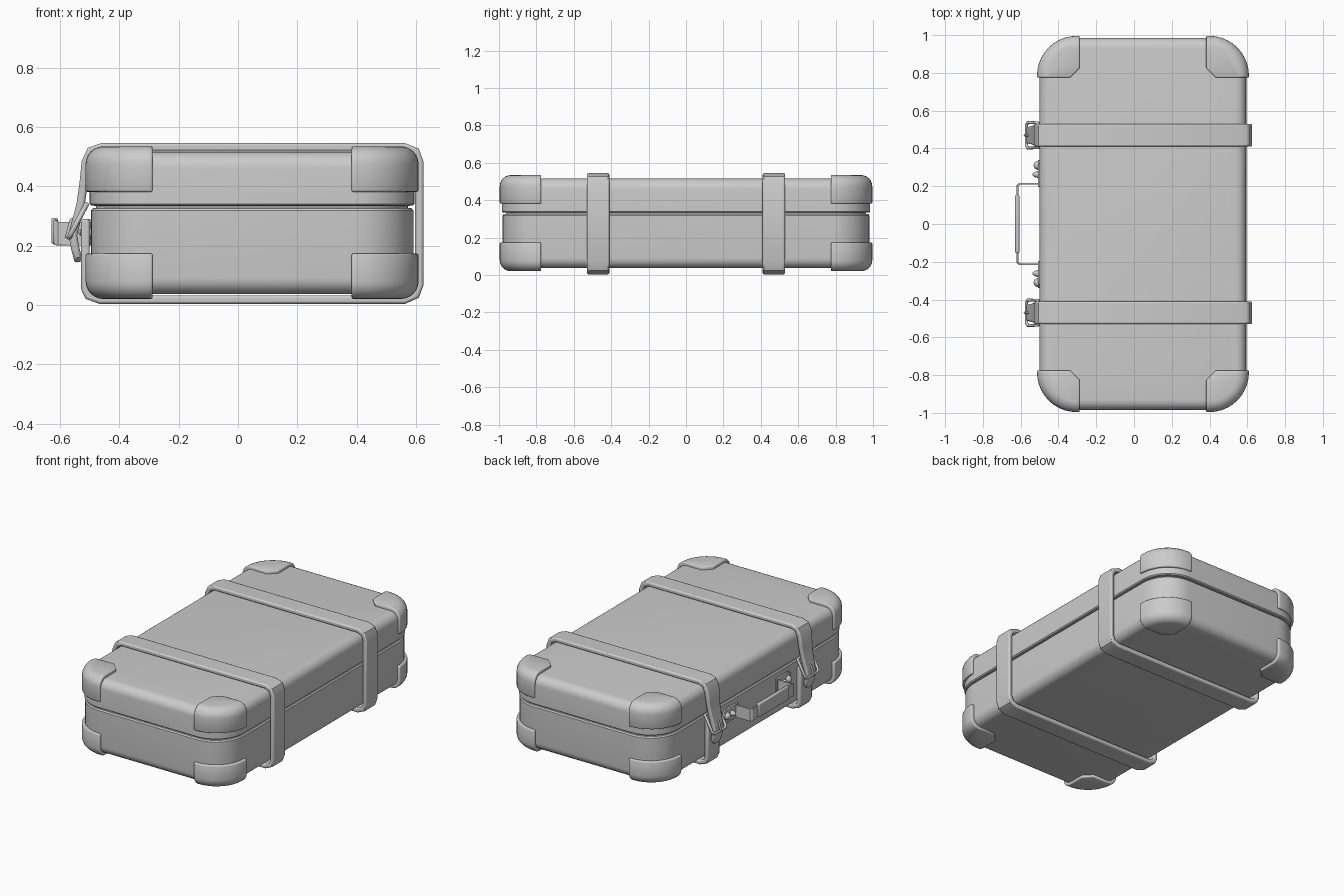
import bpy, bmesh, math
from mathutils import Vector

if "Cube" in bpy.data.objects:
    bpy.data.objects.remove(bpy.data.objects["Cube"])

CX, CZ = 0.0475, 0.2775      # case centre


def finish(name, bm, loc=(0, 0, 0), mirror=(), bevel=0.0, solid=0.0):
    bmesh.ops.recalc_face_normals(bm, faces=bm.faces)
    me = bpy.data.meshes.new(name)
    bm.to_mesh(me)
    bm.free()
    for p in me.polygons:
        p.use_smooth = True
    me.set_sharp_from_angle(angle=math.radians(32))
    ob = bpy.data.objects.new(name, me)
    ob.location = loc
    bpy.context.collection.objects.link(ob)
    if solid:
        m = ob.modifiers.new("thickness", 'SOLIDIFY')
        m.thickness, m.offset = solid, -1
    if bevel:
        m = ob.modifiers.new("bevel", 'BEVEL')
        m.width, m.segments, m.limit_method = bevel, 2, 'ANGLE'
        m.angle_limit = math.radians(50)
    if mirror:
        m = ob.modifiers.new("mirror", 'MIRROR')
        m.use_axis = ['X' in mirror, 'Y' in mirror, 'Z' in mirror]
    return ob


def plan(hx, hy, r, n=10):
    pts = []
    for k, (sx, sy) in enumerate([(1, 1), (-1, 1), (-1, -1), (1, -1)]):
        for i in range(n + 1):
            a = math.pi / 2 * (k + i / n)
            pts.append((sx * (hx - r) + r * math.cos(a), sy * (hy - r) + r * math.sin(a)))
    return pts


def shell(hx, hy, r, rings):
    """Stack of rounded rectangles; rings are (inset, z)."""
    bm = bmesh.new()
    loops = [[bm.verts.new((x, y, z)) for x, y in plan(hx - s, hy - s, r - s)] for s, z in rings]
    for a, b in zip(loops, loops[1:]):
        for i in range(len(a)):
            j = (i + 1) % len(a)
            bm.faces.new((a[i], a[j], b[j], b[i]))
    bm.faces.new(loops[0])
    bm.faces.new(loops[-1])
    bmesh.ops.recalc_face_normals(bm, faces=bm.faces)
    return bm


def edge_round(z, r, up, n=6):
    """Rounded rim rings ending at height z."""
    out = [(r - r * math.cos(math.pi / 2 * i / n), z - up * (r - r * math.sin(math.pi / 2 * i / n)))
           for i in range(n + 1)]
    return out if up > 0 else out[::-1]


def ribbon(name, path, across, widths, thick, bevel=0.006, mirror=()):
    """Flat strip of given thickness following a centre line."""
    path = [Vector(p) for p in path]
    across = Vector(across)
    bm = bmesh.new()
    loops = []
    for i, p in enumerate(path):
        t0 = (p - path[i - 1]).normalized() if i else (path[1] - p).normalized()
        t1 = (path[i + 1] - p).normalized() if i < len(path) - 1 else t0
        n = (t0 + t1).normalized().cross(across)
        n *= thick / 2 / max(0.5, math.sqrt((1 + t0.dot(t1)) / 2))
        w = across * widths[i] / 2
        loops.append([bm.verts.new(p + n * a + w * b) for a, b in ((1, 1), (1, -1), (-1, -1), (-1, 1))])
    for a, b in zip(loops, loops[1:]):
        for i in range(4):
            j = (i + 1) % 4
            bm.faces.new((a[i], a[j], b[j], b[i]))
    bm.faces.new(loops[0])
    bm.faces.new(loops[-1])
    return finish(name, bm, bevel=bevel, mirror=mirror)


def rod(name, pts, radius, cyclic=False):
    """Round wire, mirrored across y."""
    cu = bpy.data.curves.new(name, 'CURVE')
    cu.dimensions = '3D'
    cu.bevel_depth, cu.bevel_resolution, cu.use_fill_caps = radius, 2, True
    sp = cu.splines.new('POLY')
    sp.points.add(len(pts) - 1)
    for q, p in zip(sp.points, pts):
        q.co = (*p, 1)
    sp.use_cyclic_u = cyclic
    ob = bpy.data.objects.new(name, cu)
    bpy.context.collection.objects.link(ob)
    ob.modifiers.new("mirror", 'MIRROR').use_axis = [False, True, False]


# case body: base tray, seam groove, lid
rings = edge_round(0.037, 0.055, -1)
rings = [(s + 0.004, z) for s, z in rings]
rings += [(0.004, 0.318), (0.010, 0.326), (0.022, 0.327), (0.022, 0.334),
          (0.006, 0.335), (0.0, 0.341)]
rings += edge_round(0.516, 0.055, 1)
finish("case_body", shell(0.547, 0.985, 0.20, rings), loc=(CX, 0, 0))

# corner guards: one corner cut out of a slightly larger shell, mirrored to eight
bm = shell(0.561, 0.996, 0.21, edge_round(-0.257, 0.06, -1) + edge_round(0.257, 0.06, 1))
for co, no in (((0.335, 0, 0), (1, 0, 0)), ((0, 0.775, 0), (0, 1, 0)), ((0, 0, 0.104), (0, 0, 1)),
               ((0.335, 0.825, 0), (0.8, 0.8, 0)), ((0.348, 0.788, 0), (1, 0.3, 0))):
    bmesh.ops.bisect_plane(bm, geom=bm.verts[:] + bm.edges[:] + bm.faces[:], dist=1e-5,
                           plane_co=co, plane_no=no, clear_inner=True)
finish("corner_guards", bm, loc=(CX, 0, CZ), mirror="XYZ", solid=0.03, bevel=0.006)

# straps wrapping the case, with a tapered hanging tail
Y = 0.47
route = [(-0.514, 0.29), (-0.514, 0.055), (-0.503, 0.032), (-0.465, 0.018), (0.56, 0.018),
         (0.598, 0.035), (0.611, 0.07), (0.611, 0.48), (0.598, 0.516), (0.56, 0.531),
         (-0.46, 0.531), (-0.496, 0.518), (-0.513, 0.48), (-0.520, 0.41), (-0.530, 0.34),
         (-0.548, 0.27), (-0.556, 0.235), (-0.548, 0.19), (-0.540, 0.16), (-0.537, 0.145)]
widths = [0.12] * 13 + [0.112, 0.10, 0.09, 0.088, 0.085, 0.07, 0.035]
ribbon("straps", [(x, Y, z) for x, z in route], (0, 1, 0), widths, 0.028, 0.008, "Y")

# buckle frames, prongs and keeper loops
lo, hi = (-0.569, 0.228), (-0.510, 0.340)
frame = [(lo[0], Y - 0.055, lo[1]), (lo[0], Y + 0.055, lo[1]), (lo[0] + 0.008, Y + 0.067, lo[1] + 0.015),
         (hi[0], Y + 0.067, hi[1]), (hi[0], Y - 0.067, hi[1]), (lo[0] + 0.008, Y - 0.067, lo[1] + 0.015)]
rod("buckle_frames", frame, 0.009, True)
rod("buckle_prongs", [(-0.535, Y, 0.30), (-0.562, Y, 0.285), (-0.578, Y, 0.225)], 0.006)

# handle: bent metal brackets and grip bar
H = 0.245
ribbon("handle_brackets", [(-0.495, 0.213, 0.24), (-0.605, 0.213, 0.24), (-0.616, 0.205, 0.245), (-0.616, 0.14, 0.25)],
       (0, 0, 1), [0.08, 0.08, 0.085, 0.07], 0.010, 0.002, "Y")
ribbon("handle_grip", [(-0.618, -0.155, 0.25), (-0.618, 0.155, 0.25)], (0, 0, 1), [0.088, 0.088], 0.022, 0.007)

# handle mounting plates
ribbon("handle_mounts", [(-0.503, 0.195, H), (-0.503, 0.32, H), (-0.503, 0.34, H)],
       (0, 0, 1), [0.09, 0.09, 0.055], 0.012, 0.003, "Y")

# domed rivets on the mounts
bm = bmesh.new()
for y, r, h in ((0.31, 0.024, 0.026), (0.262, 0.018, 0.032)):
    new = bmesh.ops.create_uvsphere(bm, u_segments=16, v_segments=8, radius=1)["verts"]
    for v in new:
        v.co = (-0.506 + v.co.x * h, y + v.co.y * r, H + v.co.z * r)
finish("handle_rivets", bm, mirror="Y")
